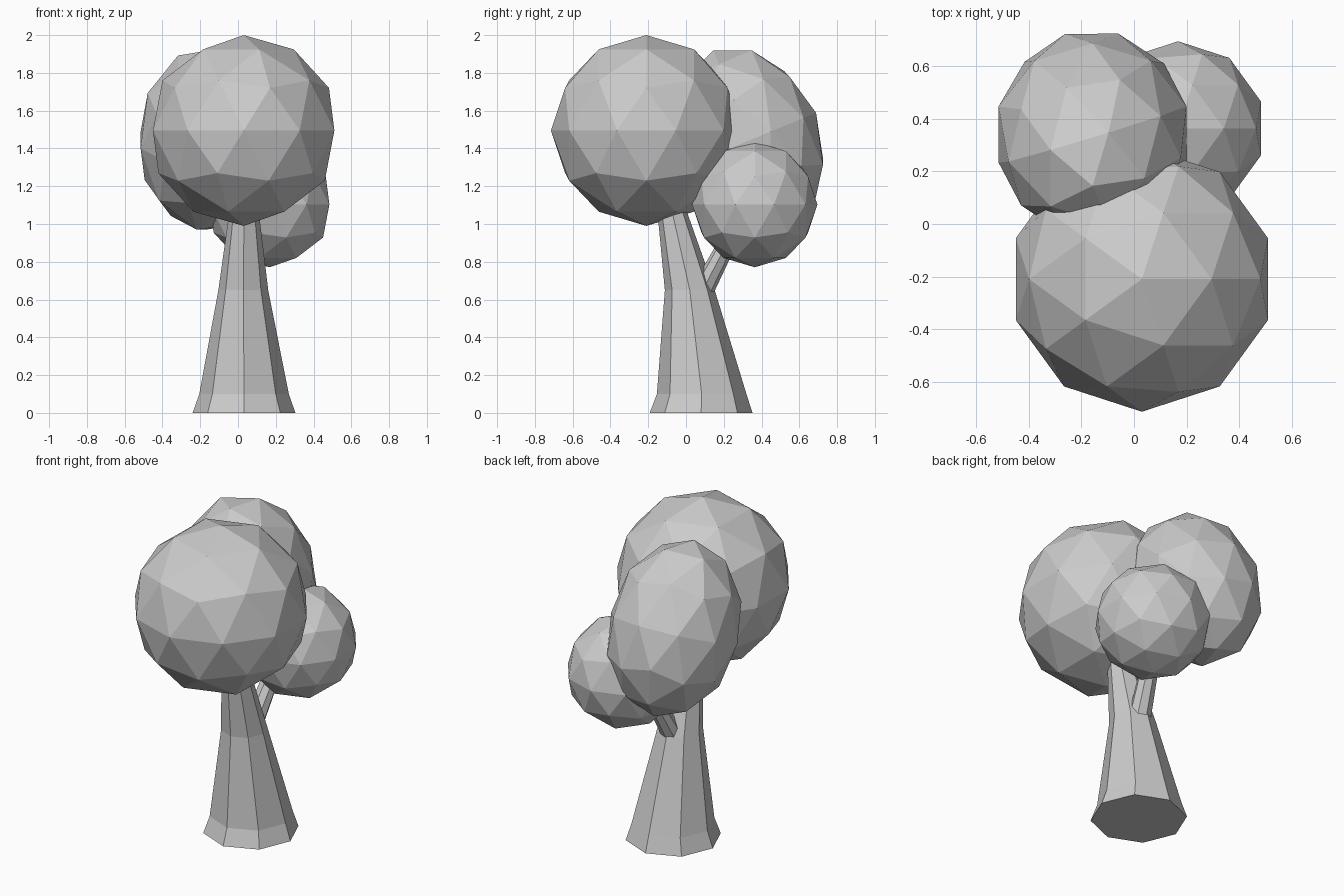
import bpy, bmesh
from math import cos, sin, tau, radians

if "Cube" in bpy.data.objects:
    bpy.data.objects.remove(bpy.data.objects["Cube"])


def foliage(name, loc, scale, tilt=0):
    """Faceted leaf clump."""
    bpy.ops.mesh.primitive_ico_sphere_add(subdivisions=2, radius=1, location=loc,
                                          rotation=(radians(tilt), 0, 0))
    ob = bpy.context.object
    ob.name = name
    ob.scale = scale
    return ob


def limb(name, sections, sides):
    """Loft horizontal rings given as (x, y, z, radius)."""
    bm = bmesh.new()
    rings = []
    for x, y, z, r in sections:
        rings.append([bm.verts.new((x + r * cos(tau * i / sides),
                                    y + r * sin(tau * i / sides), z))
                      for i in range(sides)])
    for a, b in zip(rings, rings[1:]):
        for i in range(sides):
            j = (i + 1) % sides
            bm.faces.new((a[i], a[j], b[j], b[i]))
    bm.faces.new(rings[0][::-1])
    bm.faces.new(rings[-1])
    me = bpy.data.meshes.new(name)
    bm.to_mesh(me)
    bm.free()
    ob = bpy.data.objects.new(name, me)
    bpy.context.collection.objects.link(ob)
    return ob


# Leaf clumps: large front, tilted tall rear, small side
foliage("front_foliage", (0.03, -0.21, 1.495), (0.505,) * 3)
foliage("rear_foliage", (-0.158, 0.341, 1.445), (0.376, 0.376, 0.512), 22.5)
foliage("side_foliage", (0.168, 0.364, 1.103), (0.332,) * 3)

# Flared trunk leaning into the front clump
limb("trunk", [(0.032, 0.08, 0, 0.272), (0.032, 0.083, 0.1, 0.237),
               (0.028, 0.02, 0.65, 0.132), (0.032, -0.07, 1.05, 0.08),
               (0.032, -0.09, 1.15, 0.07)], 8)

# Side branch rising from the fork
limb("branch", [(0.03, 0.07, 0.61, 0.07), (0.035, 0.088, 0.65, 0.066),
                (0.08, 0.25, 0.96, 0.05), (0.09, 0.29, 1.04, 0.045)], 8)
